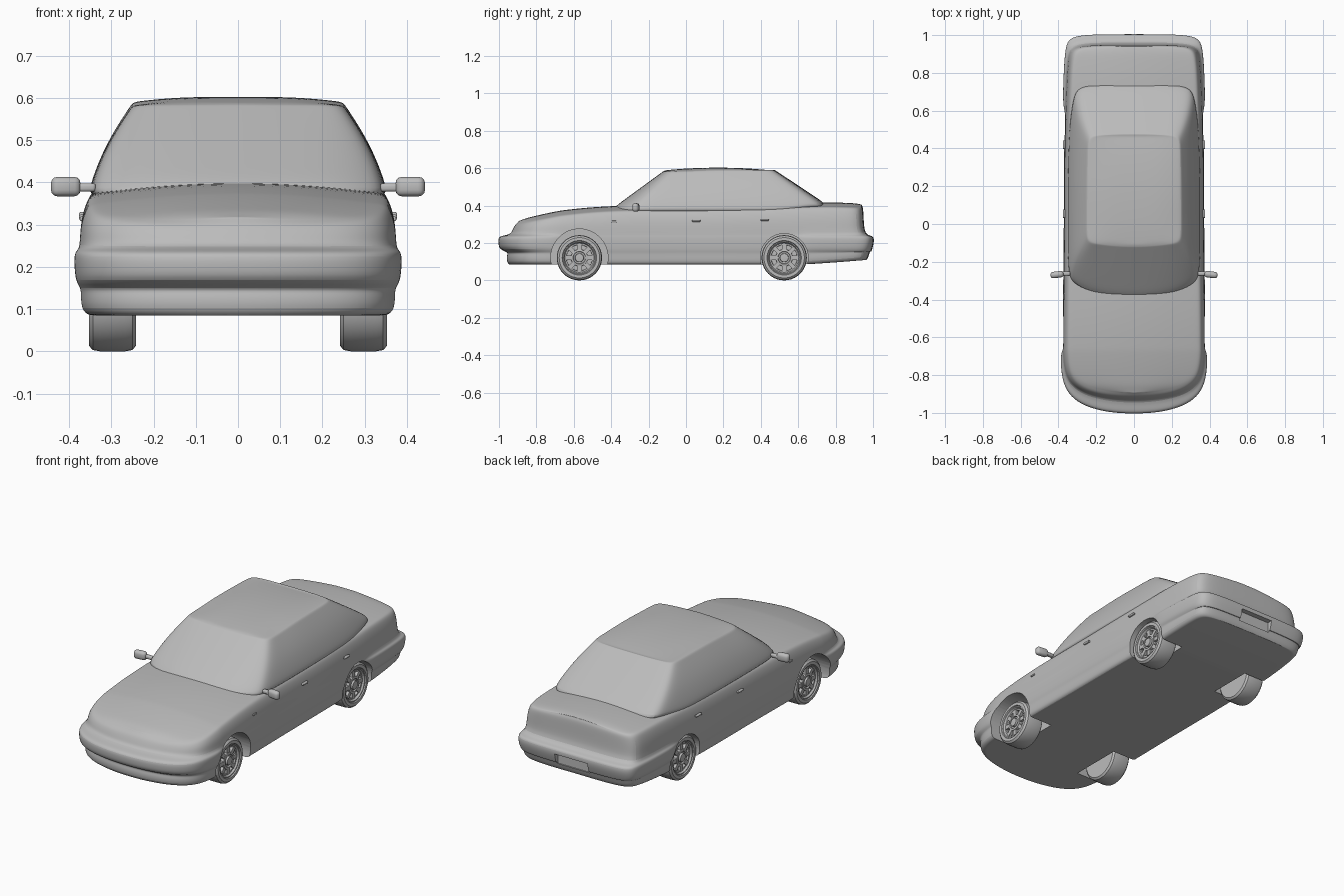
import bpy, bmesh, math
from mathutils import Vector

cube = bpy.data.objects.get("Cube")
if cube:
    bpy.data.objects.remove(cube, do_unlink=True)

grey = bpy.data.materials.new("plain grey")
grey.use_nodes = True
COLOUR = (0.5, 0.5, 0.5, 1)
grey.diffuse_color = COLOUR
grey.node_tree.nodes["Principled BSDF"].inputs["Base Color"].default_value = COLOUR


def finish(name, bm, angle=40):
    bmesh.ops.recalc_face_normals(bm, faces=bm.faces)
    mesh = bpy.data.meshes.new(name)
    bm.to_mesh(mesh)
    bm.free()
    ob = bpy.data.objects.new(name, mesh)
    bpy.context.collection.objects.link(ob)
    mesh.materials.append(grey)
    smooth(ob, angle)
    return ob


def smooth(ob, angle=40):
    bpy.ops.object.select_all(action='DESELECT')
    ob.select_set(True)
    bpy.context.view_layer.objects.active = ob
    bpy.ops.object.shade_smooth_by_angle(angle=math.radians(angle))


def apply_modifier(ob, kind, **settings):
    mod = ob.modifiers.new(kind.title(), kind)
    for key, value in settings.items():
        setattr(mod, key, value)
    bpy.context.view_layer.objects.active = ob
    bpy.ops.object.modifier_apply(modifier=mod.name)


def loft(name, halves):
    """Skin half sections (bottom centre to top centre), mirrored in x."""
    bm = bmesh.new()
    rows = []
    for half in halves:
        ring = half + [(-x, y, z) for x, y, z in half[-2:0:-1]]
        rows.append([bm.verts.new(p) for p in ring])
    for a, b in zip(rows, rows[1:]):
        for i in range(len(a)):
            k = (i + 1) % len(a)
            bm.faces.new((a[i], a[k], b[k], b[i]))
    bmesh.ops.remove_doubles(bm, verts=bm.verts, dist=1e-5)
    ob = finish(name, bm)
    apply_modifier(ob, 'SUBSURF', levels=2)
    return ob


def box(name, centre, size, bevel=0.0, rotation=0.0):
    bm = bmesh.new()
    bmesh.ops.create_cube(bm, size=1)
    bmesh.ops.scale(bm, vec=size, verts=bm.verts)
    if bevel:
        bmesh.ops.bevel(bm, geom=bm.edges[:], offset=bevel, segments=3, profile=0.5, affect='EDGES')
    ob = finish(name, bm)
    ob.location = centre
    ob.rotation_euler.z = rotation
    return ob


def lathe(name, profile, centre, side, steps=40):
    """Spin (radius, outward x) points round the x axis."""
    bm = bmesh.new()
    rows = []
    for s in range(steps):
        a = math.tau * s / steps
        rows.append([bm.verts.new((side * x, r * math.cos(a), r * math.sin(a))) for r, x in profile])
    for s in range(steps):
        a, b = rows[s], rows[(s + 1) % steps]
        for i in range(len(profile) - 1):
            bm.faces.new((a[i], a[i + 1], b[i + 1], b[i]))
    bmesh.ops.remove_doubles(bm, verts=bm.verts, dist=1e-5)
    ob = finish(name, bm, 30)
    ob.location = centre
    return ob


def cut(target, cutter):
    apply_modifier(target, 'BOOLEAN', operation='DIFFERENCE', object=cutter, solver='EXACT')
    bpy.data.objects.remove(cutter, do_unlink=True)


def lookup(table, y):
    for (y0, v0), (y1, v1) in zip(table, table[1:]):
        if y <= y1:
            return v0 + (v1 - v0) * max(0, (y - y0) / (y1 - y0))
    return table[-1][1]


# Lower body: plan outline, bonnet and boot line, then stacked layers
PLAN = [(-1, 0), (-.995, .1), (-.975, .2), (-.94, .285), (-.88, .345), (-.8, .368), (-.7, .375),
        (-.67, .375), (-.5, .375), (-.3, .373), (-.1, .37), (.1, .37), (.3, .37), (.5, .365),
        (.6, .363), (.63, .362), (.8, .357), (.9, .35), (.96, .34), (.99, .305), (1, .2), (1, 0)]
TOP = [(-.93, .29), (-.9, .315), (-.85, .335), (-.7, .37), (-.55, .39), (-.38, .402), (0, .402),
       (.5, .412), (.72, .42), (.9, .414), (.96, .402)]
# (height, front y, rear y, width factor, bumper step)
LOWER = [(.085, -.945, .965, .95, 0), (.098, -.96, .975, .98, .006), (.135, -.96, .985, .985, .006),
         (.15, -.95, .99, .99, .004), (.165, -1.0, .995, 1, .012), (.2, -1.005, 1.005, 1.005, .014),
         (.228, -1.005, 1.005, 1.005, .014), (.238, -.99, .995, 1.002, .01), (.246, -.94, .955, 1, 0)]
# (share of the height up to the top edge, front y, rear y, width factor)
UPPER = [(.5, -.93, .95, .995), (.82, -.92, .948, .965), (.95, -.91, .945, .94), (1, -.895, .94, .91)]


def stretch(y, front, rear):
    if y < -.6:
        return -.6 + (y + .6) * (-front - .6) / .4
    return .6 + (y - .6) * (rear - .6) / .4 if y > .6 else y


def body_section(y, w):
    half = []
    for z, front, rear, factor, step in LOWER:
        py = stretch(y, front, rear)
        z += max(0, py - .66) * .08 * (z < .14)
        bump = step if w and (y < -.68 or y > .61) else 0
        half.append((w * factor + bump, py, z))
    x0, y0, z0 = half[0]
    half = [(x0 * f, y0, z0) for f in (0, .5, .95)] + half
    for share, front, rear, factor in UPPER:
        py = stretch(y, front, rear)
        edge = lookup(TOP, py) - .07 * w
        half.append((w * factor, py, .246 + (edge - .246) * share))
    x1, y1, z1 = half[-1]
    half += [(x1 * f, y1, z1 + .07 * w * (1 - f * f)) for f in (.93, .6, .3, 0)]
    return half


body = loft("lower_body", [body_section(y, w) for y, w in PLAN])

# Cabin: base outline leaning in to the roof outline
BASE = [(0, -.395), (.12, -.39), (.24, -.365), (.325, -.315), (.35, -.27), (.352, -.1), (.353, .1),
        (.35, .35), (.343, .52), (.325, .66), (.305, .715), (.26, .735), (.13, .745), (0, .748)]
ROOF = [(0, -.125), (.1, -.12), (.19, -.11), (.235, -.1), (.25, -.07), (.25, 0), (.25, .15),
        (.247, .3), (.245, .4), (.24, .445), (.225, .462), (.19, .47), (.1, .475), (0, .475)]


def cabin_section(base, roof):
    (bx, by), (rx, ry) = base, roof
    low, high = .385 + .025 * (by > .6), .582 + .008 * (ry > 0)
    half = [(0, by, low - .03), (bx, by, low - .03)]
    for t in (0, .25, .5, .75, .95, 1):
        out = .012 * math.sin(math.pi * t) if bx else 0
        half.append((bx + (rx - bx) * t + out, by + (ry - by) * t, low + (high - low) * t))
    for f in (.92, .6, .3, 0):
        inner = .17 + (ry - .17) * (.9 + .1 * f)
        rise = .604 - .018 * ((inner - .17) / .3) ** 2 - high
        half.append((rx * f, inner, high + rise * (1 - f ** 4)))
    return half


cabin = loft("cabin", [cabin_section(b, r) for b, r in zip(BASE, ROOF)])
smooth(cabin, 50)

# Wheel arches and plate recess cut into the body
WHEELS = [("front", -.57, .153), ("rear", .525, .128)]
for side in (1, -1):
    for name, y, radius in WHEELS:
        arch = [(0, 0), (radius, 0), (radius, .3), (0, .3)]
        cut(body, lathe("arch_cutter", arch, (side * .215, y, .122), side, 48))
cut(body, box("plate_cutter", (0, 1.0, .175), (.2, .05, .06)))
smooth(body, 35)

# Wheels: tyre and rim turned in one profile, with spokes and a hub
TYRE = [(0, -.055), (.085, -.055), (.108, -.055), (.118, -.047), (.121, -.03), (.121, .03), (.118, .047),
        (.108, .056), (.092, .056), (.089, .05), (.084, .05), (.078, .04), (.07, .04), (.069, .028),
        (.046, .028), (.045, .046), (.034, .048), (.032, .04), (.024, .04), (.022, .052), (0, .054)]
for side, label in ((1, "left"), (-1, "right")):
    for name, y, radius in WHEELS:
        centre = Vector((side * .297, y, .121))
        lathe(f"{name}_{label}_wheel", TYRE, centre, side)
        for n in range(8):
            a = math.tau * n / 8
            offset = Vector((side * .032, .058 * math.cos(a), .058 * math.sin(a)))
            spoke = box(f"{name}_{label}_spoke", centre + offset, (.024, .034, .022))
            spoke.rotation_euler.x = a

    # Door mirrors, handles and side lamps
    box(f"{label}_mirror", (side * .408, -.268, .39), (.07, .034, .046), .015, side * -.12)
    box(f"{label}_mirror_arm", (side * .362, -.262, .388), (.05, .022, .02), .007)
    for name, y, z in (("front", .055, .318), ("rear", .42, .324)):
        box(f"{name}_{label}_handle", (side * .37, y, z), (.014, .045, .011), .004)
    box(f"{label}_side_lamp", (side * .371, -.385, .314), (.008, .028, .01), .003)
